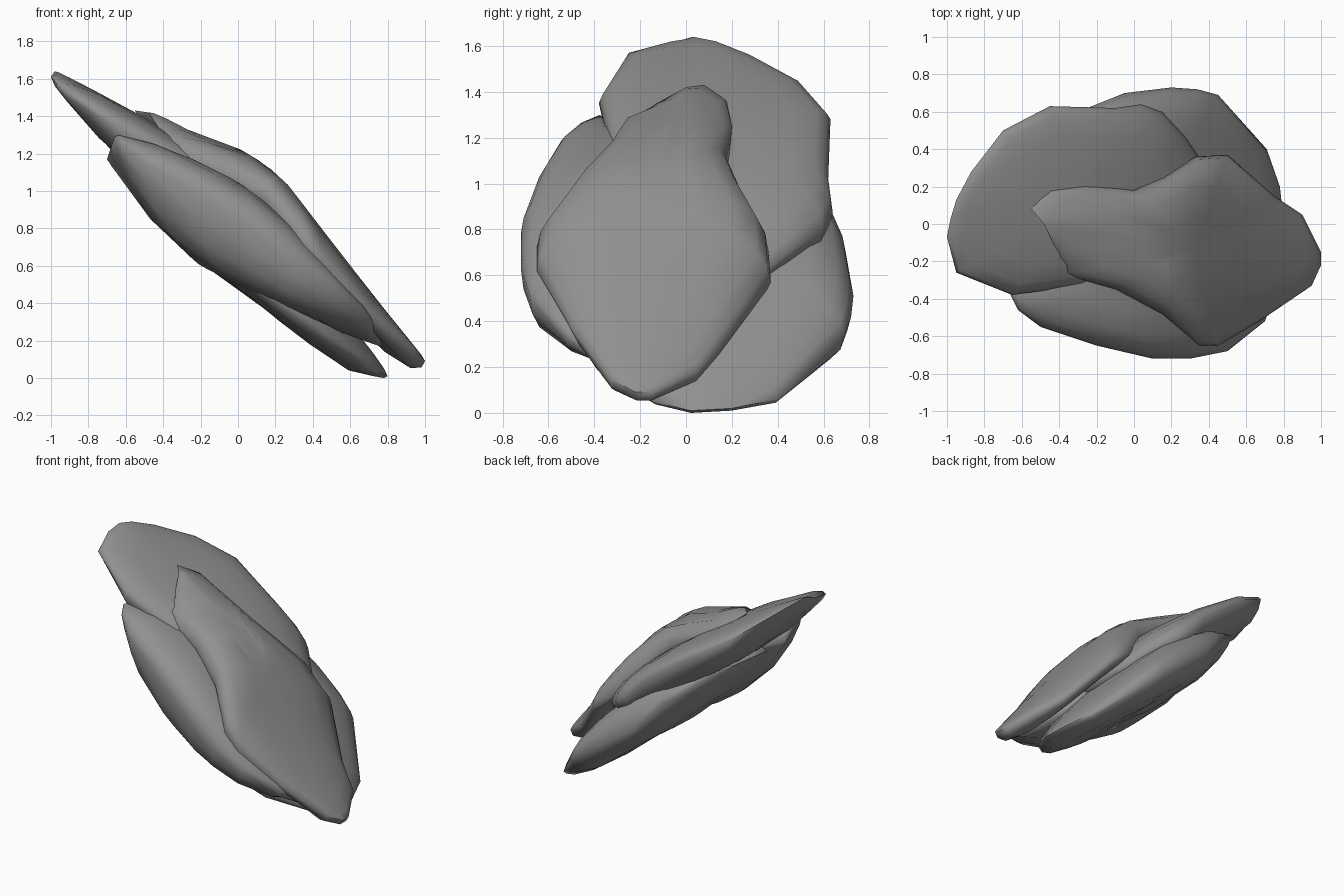
import bpy, bmesh

SLOPE = -0.78
# (scale towards slab centre, blend from rim height to slab face)
RINGS = [(0.97, 0.34), (0.88, 0.66), (0.68, 0.9), (0.36, 1.0)]

stone = bpy.data.materials.new("dark_stone")
stone.diffuse_color = (0.28, 0.28, 0.28, 1)


def profile(points, x):
    """Height of an x,z profile at x."""
    if x <= points[0][0]:
        return points[0][1] + SLOPE * (x - points[0][0])
    for (x0, z0), (x1, z1) in zip(points, points[1:]):
        if x <= x1:
            return z0 + (z1 - z0) * (x - x0) / (x1 - x0)
    return points[-1][1] + SLOPE * (x - points[-1][0])


def slab(name, rim, centre, top, bottom):
    """Tilted rock slab: a 3D rim closed by a domed top and bottom."""
    bm = bmesh.new()
    cx, cy = centre
    edge = [bm.verts.new(p) for p in rim]
    n = len(rim)
    for face in (top, bottom):
        prev = edge
        for s, w in RINGS:
            ring = []
            for ex, ey, ez in rim:
                x, y = cx + (ex - cx) * s, cy + (ey - cy) * s
                base = ez + SLOPE * (x - ex)
                z = max(0, base * (1 - w) + profile(face, x) * w)
                ring.append(bm.verts.new((x, y, z)))
            for i in range(n):
                j = (i + 1) % n
                bm.faces.new((prev[i], prev[j], ring[j], ring[i]))
            prev = ring
        tip = bm.verts.new((cx, cy, profile(face, cx)))
        for i in range(n):
            bm.faces.new((prev[i], prev[(i + 1) % n], tip))
    bmesh.ops.recalc_face_normals(bm, faces=bm.faces)
    mesh = bpy.data.meshes.new(name)
    bm.to_mesh(mesh)
    bm.free()
    mesh.materials.append(stone)
    ob = bpy.data.objects.new(name, mesh)
    bpy.context.collection.objects.link(ob)
    bpy.ops.object.select_all(action='DESELECT')
    ob.select_set(True)
    bpy.context.view_layer.objects.active = ob
    bpy.ops.object.shade_smooth_by_angle(angle=1.0)
    return ob


# Uppermost slab with the narrow neck
slab("top_slab",
     [(-.48, 0, 1.42), (-.55, .08, 1.43), (-.45, .18, 1.35), (-.28, .21, 1.22),
      (0, .18, 1.08), (.15, .25, .89), (.33, .36, .70), (.50, .37, .57),
      (.75, .15, .28), (.90, .05, .18), (1, -.15, .09), (1, -.22, .09),
      (.95, -.33, .15), (.70, -.50, .37), (.45, -.65, .62), (.35, -.65, .72),
      (.15, -.48, .96), (-.10, -.35, 1.09), (-.40, -.27, 1.2), (-.42, -.13, 1.33)],
     (.33, -.14),
     [(-.52, 1.44), (-.45, 1.45), (-.2, 1.3), (0, 1.23), (.15, 1.14), (.27, 1.03),
      (.6, .6), (.85, .3), (.97, .17)],
     [(-.5, 1.3), (0, .95), (.4, .58), (.75, .16), (.88, .035)])

# Large slab rising to the high end
slab("high_slab",
     [(-1, -.07, 1.61), (-.98, .03, 1.64), (-.95, .13, 1.62), (-.87, .28, 1.56),
      (-.70, .50, 1.43), (-.45, .63, 1.28), (-.10, .62, 1.02), (.04, .64, .87),
      (.15, .60, .80), (.28, .46, .71), (.34, .37, .64), (.50, .10, .52),
      (.40, -.22, .62), (.10, -.29, .9), (-.30, -.33, 1.16), (-.65, -.38, 1.35),
      (-.95, -.26, 1.55)],
     (-.3, .12),
     [(-.96, 1.655), (-.55, 1.42), (-.2, 1.21), (.2, .92), (.5, .6)],
     [(-.92, 1.45), (-.85, 1.39), (-.68, 1.2), (-.3, .95), (.3, .5)])

# Slab along the front side
slab("front_slab",
     [(-.66, -.38, 1.29), (-.62, -.46, 1.25), (-.50, -.55, 1.15), (-.20, -.65, .97),
      (.10, -.72, .78), (.30, -.72, .63), (.50, -.68, .51), (.70, -.52, .34),
      (.78, -.30, .18), (.60, -.05, .33), (.1, .15, .75), (-.40, .10, 1.1),
      (-.70, -.15, 1.17)],
     (.02, -.34),
     [(-.62, 1.33), (-.4, 1.25), (0, 1.05), (.3, .82), (.7, .38)],
     [(-.7, 1.13), (-.45, .81), (-.2, .60), (.05, .475), (.4, .3), (.7, .16)])

# Lowest slab resting on the ground
slab("base_slab",
     [(.80, .02, .01), (.78, .20, .02), (.71, .40, .06), (.45, .69, .34),
      (.34, .72, .42), (.20, .73, .51), (-.05, .70, .68), (-.25, .62, .90),
      (-.48, .45, 1.08), (-.62, .10, 1.14), (-.58, -.20, 1.08), (-.20, -.50, .75),
      (.20, -.55, .43), (.50, -.40, .22), (.72, -.14, .05)],
     (.15, .12),
     [(-.5, 1.18), (0, .93), (.33, .61), (.8, .08)],
     [(-.62, 1.06), (-.45, .87), (-.2, .61), (.05, .45), (.2, .32), (.45, .13),
      (.6, .02), (.75, -.03)])
